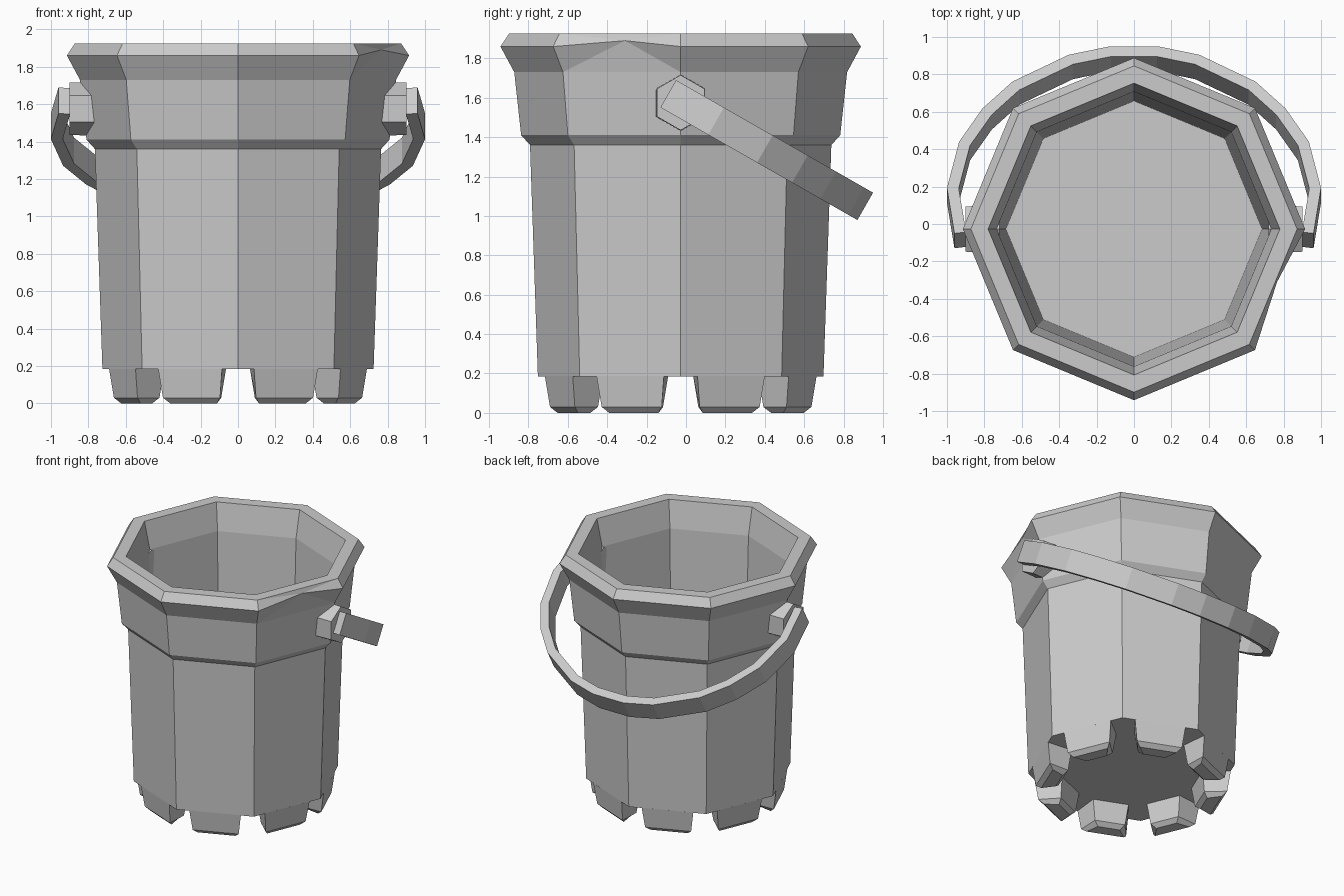
import bpy, bmesh
from math import sin, cos, pi
from mathutils import Vector

cube = bpy.data.objects.get("Cube")
if cube:
    bpy.data.objects.remove(cube)

CY = -0.027  # bucket axis, pushed forward by the hanging handle

plastic = bpy.data.materials.new("grey plastic")
plastic.use_nodes = True
GREY = (0.6, 0.6, 0.6, 1)
plastic.diffuse_color = GREY
plastic.node_tree.nodes["Principled BSDF"].inputs["Base Color"].default_value = GREY


def loft(name, rings, edit=None):
    """Skin a list of closed rings, cap both ends and make a flat shaded object."""
    bm = bmesh.new()
    loops = [[bm.verts.new(p) for p in ring] for ring in rings]
    n = len(loops[0])
    for a, b in zip(loops, loops[1:]):
        for i in range(n):
            j = (i + 1) % n
            bm.faces.new((a[i], a[j], b[j], b[i]))
    bm.faces.new(loops[0][::-1])
    bm.faces.new(loops[-1])
    if edit:
        edit(bm, loops)
    bmesh.ops.recalc_face_normals(bm, faces=bm.faces)
    mesh = bpy.data.meshes.new(name)
    bm.to_mesh(mesh)
    bm.free()
    mesh.materials.append(plastic)
    obj = bpy.data.objects.new(name, mesh)
    bpy.context.collection.objects.link(obj)
    return obj


def octagon(r, z):
    return [(r * cos(i * pi / 4), CY + r * sin(i * pi / 4), z) for i in range(8)]


def chip_rim(bm, loops):
    # Small chip in the lower lip, next to the left stud
    lip = loops[4]
    edge = bm.edges.get((lip[7], lip[0]))
    new = bmesh.ops.subdivide_edges(bm, edges=[edge], cuts=1)["geom_inner"]
    for v in new:
        if isinstance(v, bmesh.types.BMVert):
            v.co = (0.765, -0.31, 1.89)
    bmesh.ops.triangulate(bm, faces=[f for f in bm.faces if len(f.verts) == 5])


# Bucket shell: outside wall up to the rim, then down the inside to the floor
profile = [(0.725, 0.185), (0.765, 1.36), (0.81, 1.41), (0.845, 1.73),
           (0.915, 1.86), (0.872, 1.925), (0.78, 1.925), (0.735, 1.72), (0.685, 0.25)]
loft("bucket", [octagon(r, z) for r, z in profile], chip_rim)


# Eight battlement feet, one under each side
def foot_ring(angle, z, inset):
    out = Vector((cos(angle), sin(angle), 0))
    side = Vector((-out.y, out.x, 0))
    corners = [(0.67 - inset, inset - 0.185), (0.67 - inset, 0.185 - inset),
               (0.48 + inset, 0.13 - inset), (0.48 + inset, inset - 0.13)]
    return [out * d + side * u + Vector((0, CY, z)) for d, u in corners]


for i in range(8):
    a = (i + 0.5) * pi / 4
    loft(f"foot_{i + 1}", [foot_ring(a, 0.187, 0), foot_ring(a, 0.03, 0.02),
                           foot_ring(a, 0, 0.05)])


# Hexagonal handle studs
def hexagon(x, r):
    return [(x, CY + r * sin(i * pi / 3), 1.575 + r * cos(i * pi / 3)) for i in range(6)]


for label, s in (("left", 1), ("right", -1)):
    loft(label + "_stud", [hexagon(s * 0.72, 0.145), hexagon(s * 0.9, 0.14)])

# Handle: a flat band swept along an arc in a plane tilted down to the back
along = Vector((0, 0.868, -0.496))
across = Vector((0, 0.496, 0.868))
pivot = Vector((0, -0.09, 1.62))
half = [(0.96, 0), (1.0, 0.28), (0.935, 0.565), (0.81, 0.77),
        (0.65, 0.935), (0.35, 1.1), (0.13, 1.152)]
arc = [Vector(p) for p in half + [(-x, t) for x, t in reversed(half)]]
bands = []
for i, p in enumerate(arc):
    d = (arc[min(i + 1, len(arc) - 1)] - arc[max(i - 1, 0)]).normalized()
    inner = p + Vector((-d.y, d.x)) * 0.063
    bands.append([pivot + Vector((q.x, 0, 0)) + along * q.y + across * w
                  for q, w in ((p, -0.08), (p, 0.08), (inner, 0.08), (inner, -0.08))])
loft("handle", bands)
